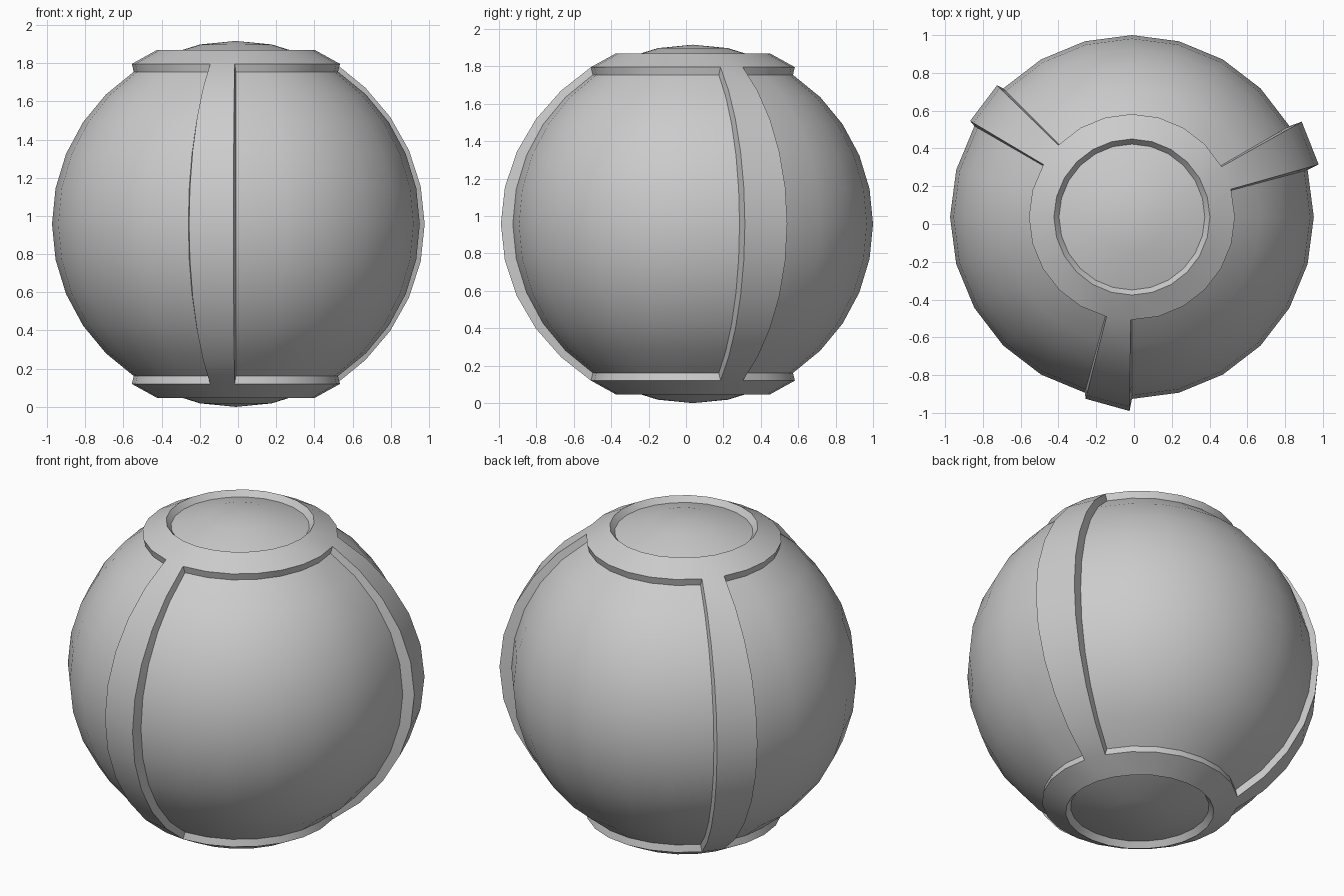
import bpy, bmesh, math
from mathutils import Vector

old = bpy.data.objects.get("Cube")
if old:
    bpy.data.objects.remove(old)

CENTRE = Vector((-0.011, 0.037, 0.958))
RADIUS, SQUASH = 0.963, 0.995
# Each rib spans one sphere segment: middle angle, then outer radius at its two edges
RIBS = [(22.5, 1.027, 1.031), (142.5, 0.998, 0.996), (262.5, 0.993, 1.027)]

grey = bpy.data.materials.new("plain grey")
grey.use_nodes = True
colour = (0.6, 0.6, 0.6, 1)
grey.diffuse_color = colour
grey.node_tree.nodes["Principled BSDF"].inputs["Base Color"].default_value = colour


def angles(p):
    """Angle from the nearest pole and angle around the axis, in degrees."""
    polar = math.degrees(math.atan2(math.hypot(p.x, p.y), abs(p.z)))
    return polar, math.degrees(math.atan2(p.y, p.x)) % 360


def is_frame(face):
    polar, around = angles(face.calc_center_median())
    on_ring = 22.5 < polar < 33.75
    return on_ring or (polar > 33.75 and any(abs(around - r[0]) < 5 for r in RIBS))


def place(v, rho, z, around):
    a = math.radians(around)
    v.co = Vector((rho * math.cos(a), rho * math.sin(a), math.copysign(z, v.co.z)))


def settle(v):
    """Sphere surface, with the cap opening slightly widened."""
    polar, around = angles(v.co)
    if abs(polar - 22.5) < 1:
        place(v, 0.386, 0.878, around)
    else:
        v.co *= RADIUS
        v.co.z *= SQUASH


def raise_frame(v):
    polar, around = angles(v.co)
    if abs(polar - 22.5) < 1:
        place(v, 0.413, 0.911, around)
        return
    s = math.sin(math.radians(polar))
    reach, turn = 0.981, 0
    for mid, low, high in RIBS:
        side = around - mid
        if abs(side) < 9:
            reach += ((low if side < 0 else high) - reach) * (s - 0.556) / 0.444
            turn = -math.copysign(0.7, side)
    place(v, s * reach, abs(v.co.z) * 1.008, around + turn)


def build(name, frame):
    bm = bmesh.new()
    bmesh.ops.create_uvsphere(bm, u_segments=24, v_segments=16, radius=1)
    unwanted = [f for f in bm.faces if is_frame(f) != frame]
    bmesh.ops.delete(bm, geom=unwanted, context='FACES')
    raised = set()
    if frame:
        base = bm.faces[:]
        out = bmesh.ops.extrude_face_region(bm, geom=base)
        raised = {g for g in out["geom"] if isinstance(g, bmesh.types.BMVert)}
        bmesh.ops.delete(bm, geom=[f for f in base if f.is_valid], context='FACES')
    for v in bm.verts:
        raise_frame(v) if v in raised else settle(v)
    bmesh.ops.recalc_face_normals(bm, faces=bm.faces[:])
    # Recalculation is unreliable on open shells, so check against the axis
    if sum(f.normal.dot(f.calc_center_median()) * f.calc_area() for f in bm.faces) < 0:
        bmesh.ops.reverse_faces(bm, faces=bm.faces[:])
    bmesh.ops.translate(bm, verts=bm.verts[:], vec=CENTRE)
    mesh = bpy.data.meshes.new(name)
    bm.to_mesh(mesh)
    bm.free()
    mesh.materials.append(grey)
    obj = bpy.data.objects.new(name, mesh)
    bpy.context.collection.objects.link(obj)
    bpy.ops.object.select_all(action='DESELECT')
    obj.select_set(True)
    bpy.context.view_layer.objects.active = obj
    bpy.ops.object.shade_smooth_by_angle(angle=math.radians(28))


# Ball panels and end caps
build("ball", False)
# Raised end rings joined by three ribs
build("frame", True)
